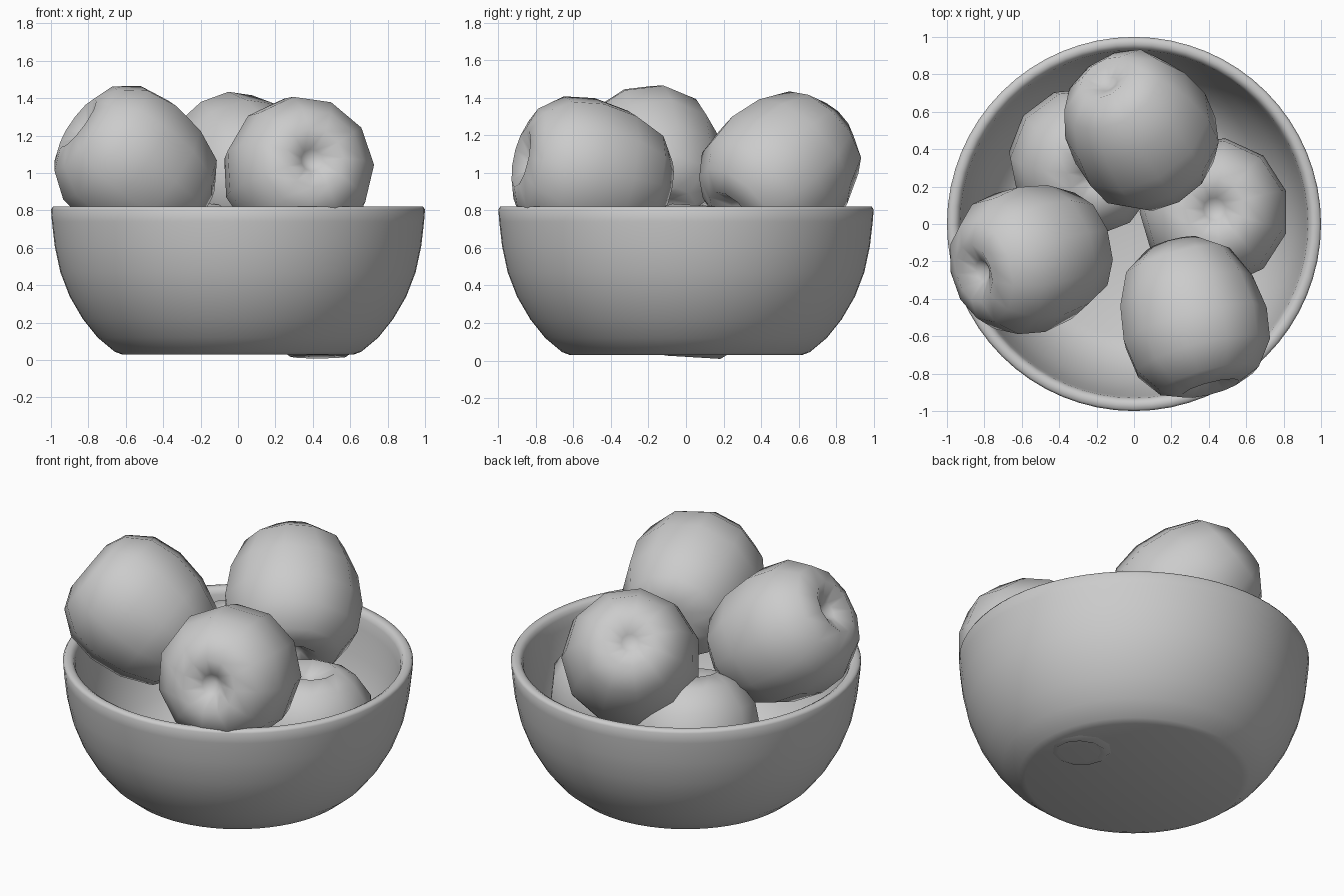
import bpy, math
from mathutils import Vector

if "Cube" in bpy.data.objects:
    bpy.data.objects.remove(bpy.data.objects["Cube"])


def lathe(name, profile, segments, angle):
    """Revolve (radius, height) points about z; radius 0 makes a pole."""
    verts, faces, rings = [], [], []
    for r, z in profile:
        if r == 0:
            rings.append([len(verts)] * segments)
            verts.append((0, 0, z))
        else:
            rings.append(list(range(len(verts), len(verts) + segments)))
            for i in range(segments):
                a = 2 * math.pi * i / segments
                verts.append((r * math.cos(a), r * math.sin(a), z))
    for low, high in zip(rings, rings[1:]):
        for i in range(segments):
            j = (i + 1) % segments
            quad = [low[i], low[j], high[j], high[i]]
            faces.append(list(dict.fromkeys(quad)))
    mesh = bpy.data.meshes.new(name)
    mesh.from_pydata(verts, [], faces)
    mesh.update()
    obj = bpy.data.objects.new(name, mesh)
    bpy.context.collection.objects.link(obj)
    bpy.ops.object.select_all(action='DESELECT')
    obj.select_set(True)
    bpy.context.view_layer.objects.active = obj
    bpy.ops.object.shade_smooth_by_angle(angle=math.radians(angle))
    return obj


# Bowl: outside from the base up, over the soft rim, and down the inside
lathe("bowl", [
    (0, 0.03), (0.62, 0.03), (0.66, 0.045), (0.75, 0.12), (0.83, 0.22),
    (0.90, 0.34), (0.95, 0.47), (0.98, 0.61), (0.995, 0.74), (1.0, 0.805),
    (0.99, 0.82), (0.96, 0.822), (0.94, 0.81), (0.93, 0.785), (0.92, 0.72),
    (0.895, 0.56), (0.85, 0.40), (0.78, 0.26), (0.69, 0.15), (0.60, 0.10),
    (0, 0.09)], 64, 60)

# Low-poly apple with a dimple at both ends
apple = [(0, -0.34), (0.05, -0.36), (0.15, -0.41), (0.29, -0.315),
         (0.37, -0.14), (0.40, 0.05), (0.375, 0.22), (0.28, 0.35),
         (0.16, 0.40), (0.06, 0.34), (0, 0.28)]

# Name, centre, direction of the stem end
apples = [
    ("apple_left", (-0.54, -0.18, 1.035), (-0.75, -0.2, 0.55)),
    ("apple_back", (0.025, 0.51, 1.015), (0.4, -0.6, -0.55)),
    ("apple_front", (0.31, -0.50, 1.0), (0.25, -0.95, 0.2)),
    ("apple_low_right", (0.43, 0.06, 0.427), (0.0, 0.06, 1)),
    ("apple_low_left", (-0.28, 0.34, 0.49), (0.2, -0.2, 1)),
]
for name, centre, axis in apples:
    obj = lathe(name, apple, 11, 80)
    obj.location = centre
    obj.rotation_euler = Vector(axis).to_track_quat('Z', 'Y').to_euler()
